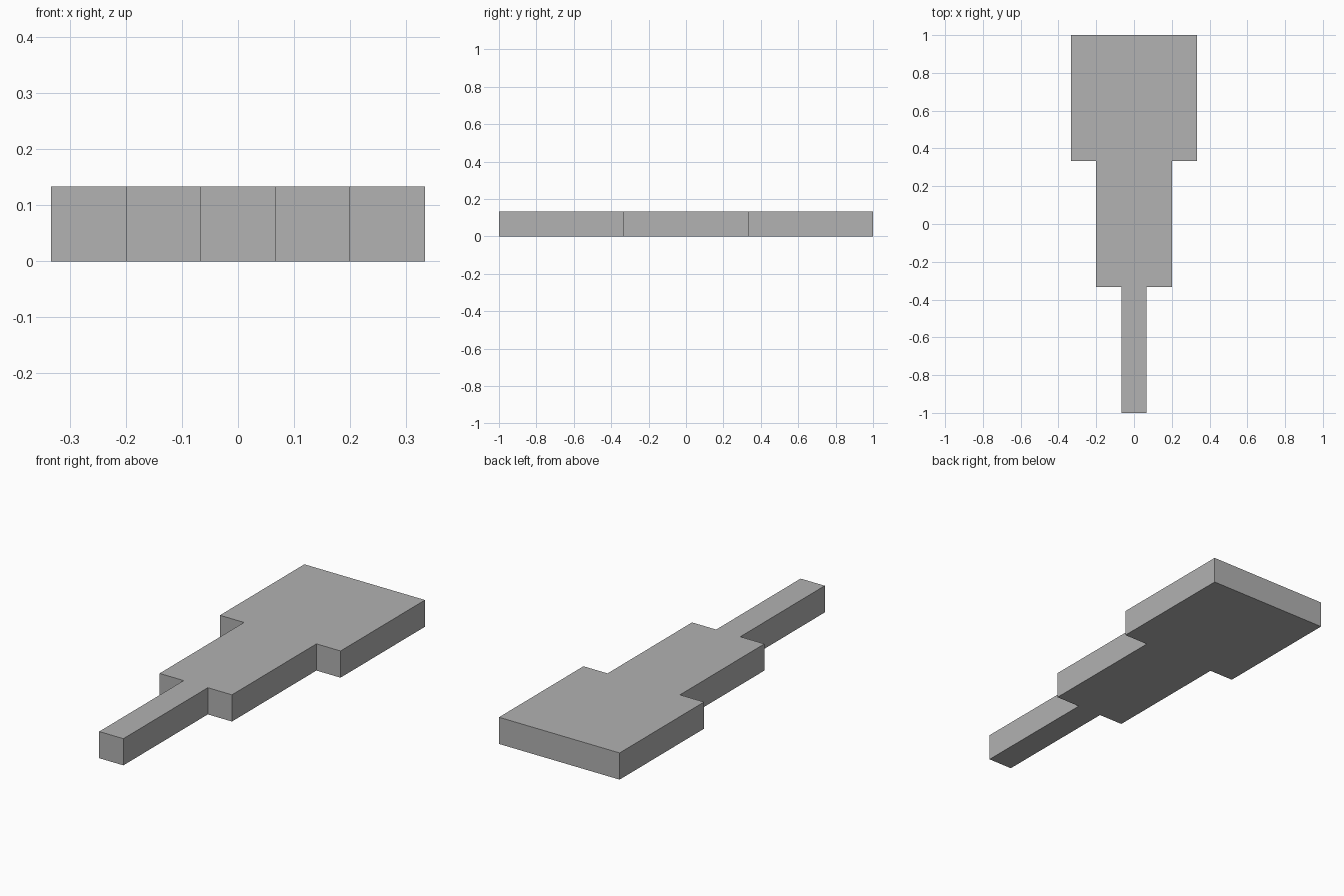
import bpy
import bmesh

cube = bpy.data.objects.get("Cube")
if cube:
    bpy.data.objects.remove(cube, do_unlink=True)

THICKNESS = 2 / 15

# Single flat grey
grey = bpy.data.materials.new("mid_grey")
grey.use_nodes = True
colour = (0.445, 0.445, 0.445, 1)
grey.diffuse_color = colour
grey.node_tree.nodes["Principled BSDF"].inputs["Base Color"].default_value = colour

# Right half of the stepped outline, front to back, then mirrored
steps = [(1 / 15, -1, -1 / 3), (1 / 5, -1 / 3, 1 / 3), (1 / 3, 1 / 3, 1)]
half = [(w, y) for w, y0, y1 in steps for y in (y0, y1)]
outline = half + [(-x, y) for x, y in reversed(half)]

# Stepped slab: extrude the outline upward
bm = bmesh.new()
base = bm.faces.new([bm.verts.new((x, y, 0)) for x, y in outline])
result = bmesh.ops.extrude_face_region(bm, geom=[base], use_keep_orig=True)
top = [v for v in result["geom"] if isinstance(v, bmesh.types.BMVert)]
bmesh.ops.translate(bm, verts=top, vec=(0, 0, THICKNESS))
bmesh.ops.recalc_face_normals(bm, faces=bm.faces[:])

mesh = bpy.data.meshes.new("stepped_slab")
bm.to_mesh(mesh)
bm.free()
mesh.materials.append(grey)
slab = bpy.data.objects.new("stepped_slab", mesh)
bpy.context.collection.objects.link(slab)
